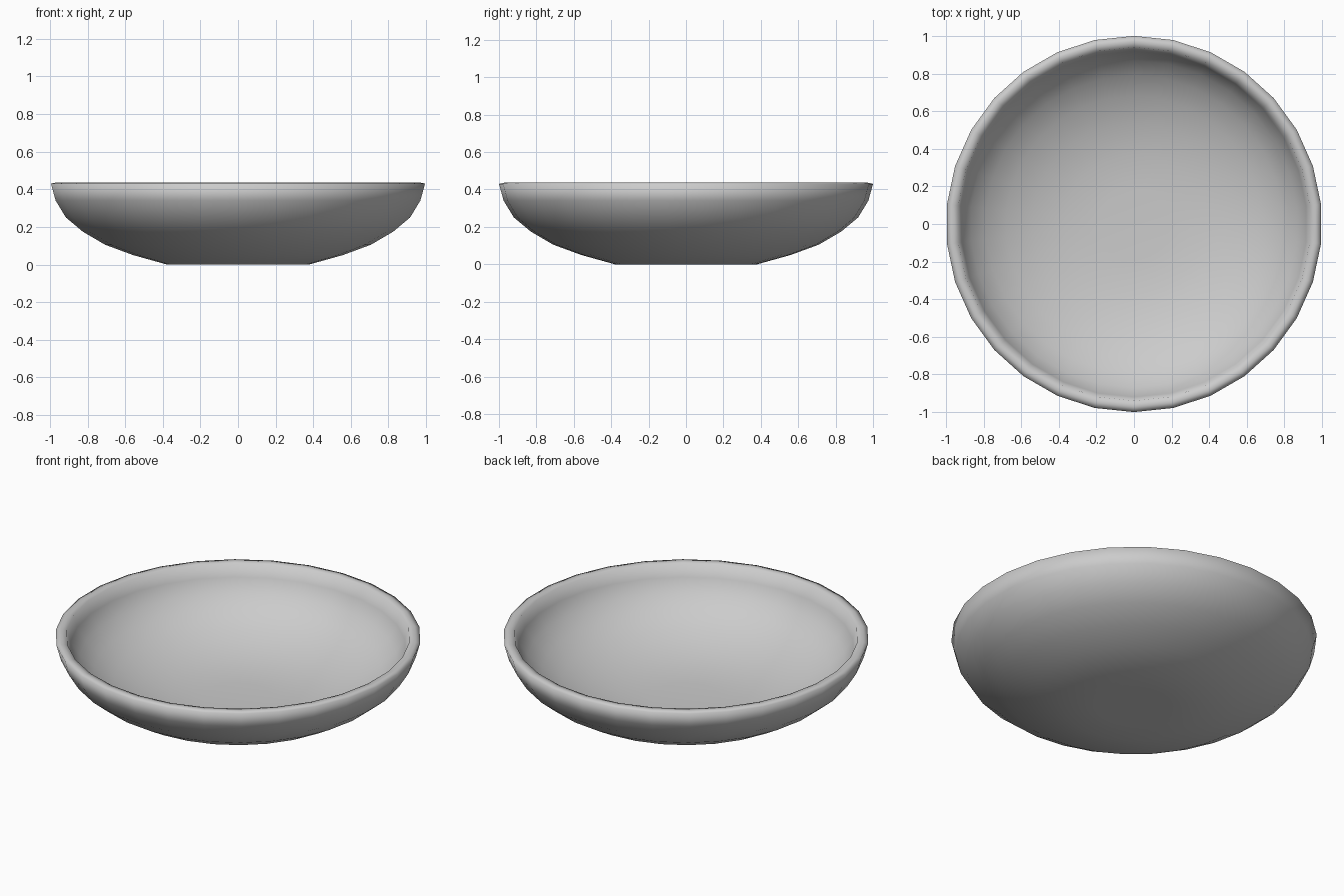
import bpy
import bmesh
from math import radians
from mathutils import Matrix

cube = bpy.data.objects.get("Cube")
if cube:
    bpy.data.objects.remove(cube, do_unlink=True)

SIDES = 30

# Plain grey glaze
grey = bpy.data.materials.new("plain_grey")
grey.use_nodes = True
colour = (0.6, 0.6, 0.6, 1)
grey.diffuse_color = colour
grey.node_tree.nodes["Principled BSDF"].inputs["Base Color"].default_value = colour

# Cross-section from the underside, up the wall, over the rim and down inside
outer = [(0, 0), (0.2, 0), (0.38, 0), (0.56, 0.05), (0.71, 0.105),
         (0.83, 0.175), (0.92, 0.25), (0.975, 0.34), (1, 0.43)]
rim = [(0.97, 0.437), (0.94, 0.432)]
inner = [(0.92, 0.36), (0.87, 0.285), (0.79, 0.215), (0.68, 0.155),
         (0.54, 0.105), (0.37, 0.07), (0.19, 0.06), (0, 0.06)]

# Lathe the section around the vertical axis
bm = bmesh.new()
section = [bm.verts.new((0, r, z)) for r, z in outer + rim + inner]
edges = [bm.edges.new(pair) for pair in zip(section, section[1:])]
bmesh.ops.spin(bm, geom=section + edges, cent=(0, 0, 0), axis=(0, 0, 1),
               angle=radians(360), steps=SIDES, use_duplicate=False)
bmesh.ops.remove_doubles(bm, verts=bm.verts, dist=0.0005)
bmesh.ops.dissolve_degenerate(bm, edges=bm.edges, dist=0.0005)
bmesh.ops.recalc_face_normals(bm, faces=bm.faces)
for face in bm.faces:
    face.smooth = True

mesh = bpy.data.meshes.new("bowl")
bm.to_mesh(mesh)
bm.free()
mesh.materials.append(grey)
bowl = bpy.data.objects.new("bowl", mesh)
bpy.context.collection.objects.link(bowl)
